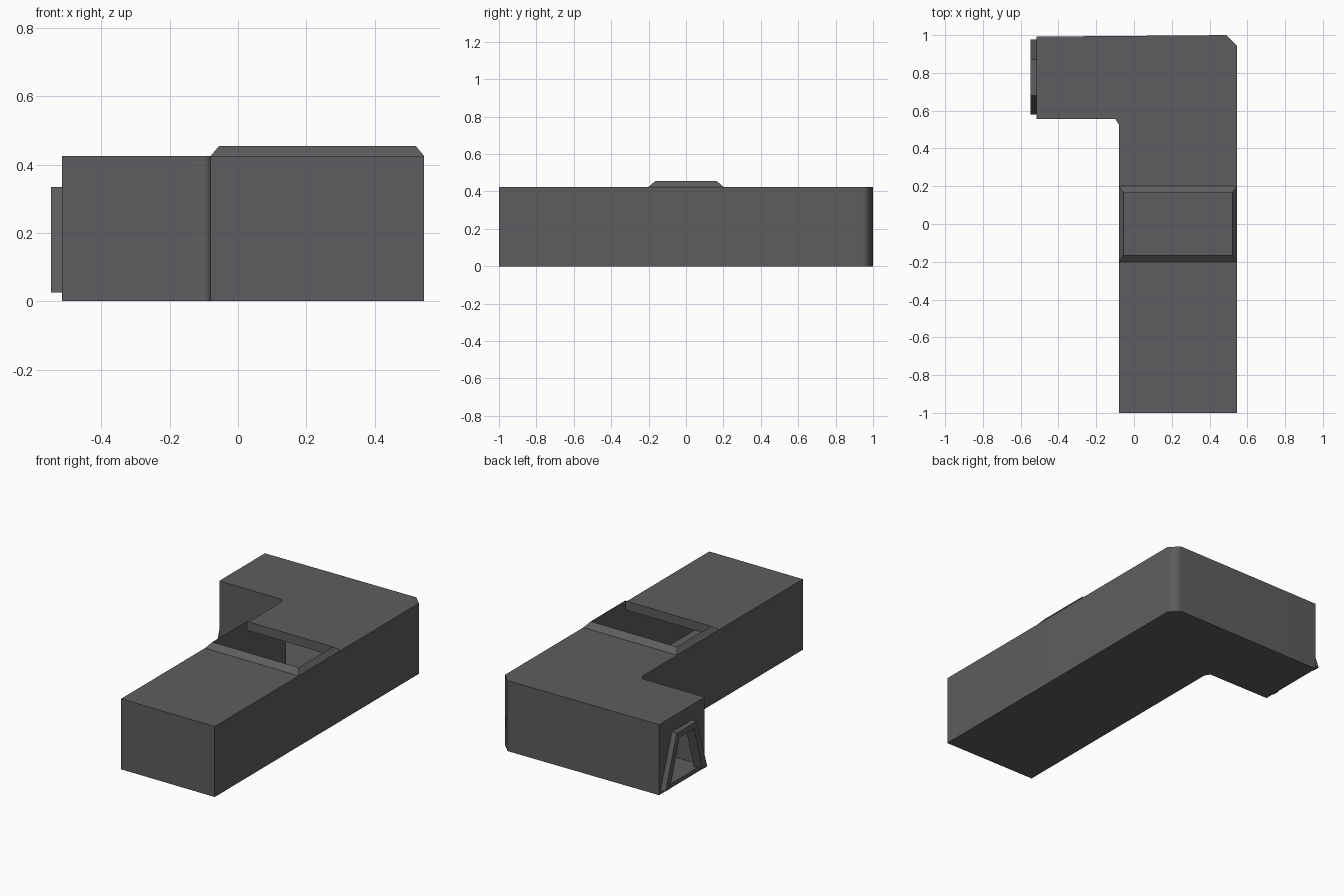
import bpy, bmesh

if "Cube" in bpy.data.objects:
    bpy.data.objects.remove(bpy.data.objects["Cube"])

grey = bpy.data.materials.new("dark_grey")
grey.diffuse_color = (0.11, 0.11, 0.115, 1)
grey.use_nodes = True
grey.node_tree.nodes["Principled BSDF"].inputs["Base Color"].default_value = grey.diffuse_color


def make_object(name, verts, faces):
    mesh = bpy.data.meshes.new(name)
    mesh.from_pydata(verts, [], faces)
    bm = bmesh.new()
    bm.from_mesh(mesh)
    bmesh.ops.recalc_face_normals(bm, faces=bm.faces)
    bm.to_mesh(mesh)
    bm.free()
    obj = bpy.data.objects.new(name, mesh)
    bpy.context.collection.objects.link(obj)
    mesh.materials.append(grey)
    return obj


def prism(name, low, high):
    """Solid between two matching closed loops."""
    n = len(low)
    sides = [(i, (i + 1) % n, (i + 1) % n + n, i + n) for i in range(n)]
    return make_object(name, low + high,
                       sides + [tuple(range(n)), tuple(range(n, 2 * n))])


def extrude_z(name, pts, z0, z1):
    return prism(name, [(x, y, z0) for x, y in pts], [(x, y, z1) for x, y in pts])


def extrude_x(name, pts, x0, x1):
    return prism(name, [(x0, y, z) for y, z in pts], [(x1, y, z) for y, z in pts])


def cut(target, cutter):
    cutter.hide_render = True
    mod = target.modifiers.new("cut", 'BOOLEAN')
    mod.operation = 'DIFFERENCE'
    mod.solver = 'EXACT'
    mod.object = cutter
    bpy.context.view_layer.objects.active = target
    bpy.ops.object.modifier_apply(modifier=mod.name)
    bpy.data.objects.remove(cutter)


def rect(x0, x1, y):
    return [(x0, -y), (x1, -y), (x1, y), (x0, y)]


# L-shaped corridor shell with chamfered corners
outer = [(-.08, -1), (.545, -1), (.545, .945), (.49, 1), (-.515, .992),
         (-.515, .557), (-.1, .557), (-.08, .527)]
inner = [(-.055, -.975), (.52, -.975), (.52, .935), (.48, .975), (-.49, .967),
         (-.49, .582), (-.087, .582), (-.055, .537)]
shell = extrude_z("corridor_shell", outer, 0, .425)
cut(shell, extrude_z("cavity_cutter", inner, .025, .4))

# Roof opening and tapered doorway opening
cut(shell, extrude_z("roof_cutter", rect(-.054, .519, .164), .3, .6))
door_in = [(.935, .0255), (.845, .3), (.705, .3), (.625, .0255)]
cut(shell, extrude_x("door_cutter", door_in, -.6, -.4))

# Smooth the chamfers while keeping the walls flat
bpy.ops.object.select_all(action='DESELECT')
shell.select_set(True)
bpy.context.view_layer.objects.active = shell
bpy.ops.object.shade_smooth_by_angle(angle=1.05)
weighted = shell.modifiers.new("weighted", 'WEIGHTED_NORMAL')
weighted.keep_sharp = True

# Sloped rim around the roof opening
loops = [(rect(-.08, .545, .2), .425), (rect(-.055, .52, .165), .455),
         (rect(-.054, .519, .164), .455), (rect(-.054, .519, .164), .424)]
verts = [(x, y, z) for pts, z in loops for x, y in pts]
faces = [(4 * k + i, 4 * k + (i + 1) % 4, 4 * k + 4 + (i + 1) % 4, 4 * k + 4 + i)
         for k in range(3) for i in range(4)]
faces += [(12 + i, 12 + (i + 1) % 4, (i + 1) % 4, i) for i in range(4)]
make_object("roof_opening_rim", verts, faces)

# Tapered door frame standing out of the end wall
arch = [(.978, .025), (.87, .335), (.68, .335), (.58, .025)] + door_in[::-1]
extrude_x("door_frame", arch, -.548, -.51)
